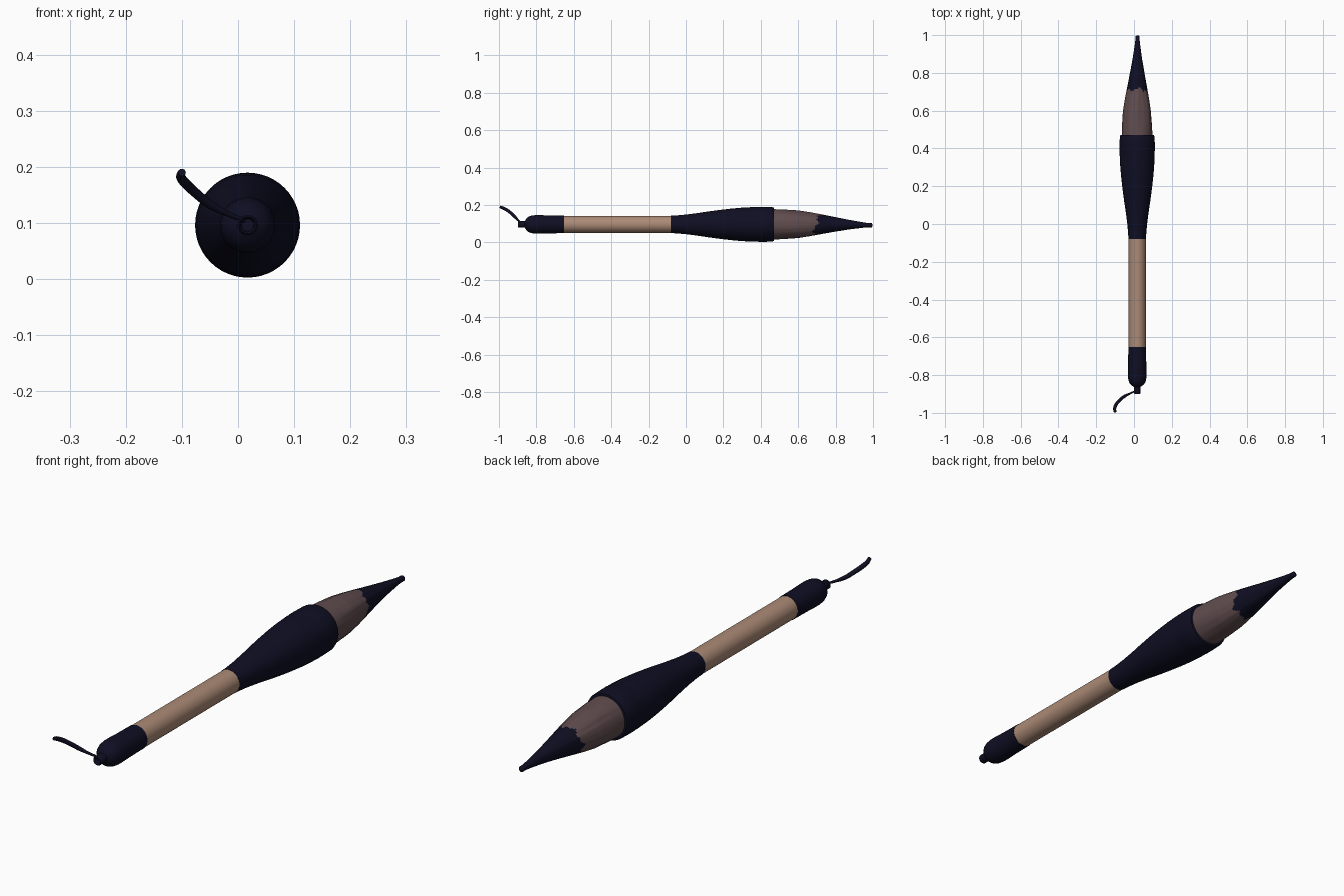
import bpy, bmesh, math, random

if "Cube" in bpy.data.objects:
    bpy.data.objects.remove(bpy.data.objects["Cube"])

random.seed(4)
CX, CZ = 0.017, 0.096


def material(name, rgb):
    m = bpy.data.materials.new(name)
    m.diffuse_color = (*rgb, 1)
    m.use_nodes = True
    m.node_tree.nodes["Principled BSDF"].inputs["Base Color"].default_value = m.diffuse_color
    return m


navy = material("dark navy", (0.0045, 0.0045, 0.017))
wood = material("tan wood", (0.41, 0.255, 0.18))
hair = material("brown hair", (0.118, 0.073, 0.077))


def lathe(name, profile, mats, sides=48, shape=None, paint=None, angle=40):
    """Spin (y, radius) points around the brush axis; shape may offset each point."""
    bm = bmesh.new()
    rings = []
    for y, r in profile:
        ring = []
        for i in range(sides):
            a = 2 * math.pi * i / sides
            rr, dx, dz, dy = shape(y, r, a, i) if shape else (r, 0, 0, 0)
            ring.append(bm.verts.new((CX + dx + rr * math.cos(a), y + dy, CZ + dz + rr * math.sin(a))))
        rings.append(ring)
    for p, q in zip(rings, rings[1:]):
        for i in range(sides):
            j = (i + 1) % sides
            f = bm.faces.new((p[i], p[j], q[j], q[i]))
            if paint:
                f.material_index = paint(f.calc_center_median())
    bm.faces.new(rings[0])
    end = bm.faces.new(rings[-1])
    if paint:
        end.material_index = paint(end.calc_center_median())
    bmesh.ops.recalc_face_normals(bm, faces=bm.faces[:])
    me = bpy.data.meshes.new(name)
    bm.to_mesh(me)
    bm.free()
    ob = bpy.data.objects.new(name, me)
    bpy.context.collection.objects.link(ob)
    for m in mats:
        me.materials.append(m)
    bpy.ops.object.select_all(action='DESELECT')
    ob.select_set(True)
    bpy.context.view_layer.objects.active = ob
    bpy.ops.object.shade_smooth_by_angle(angle=math.radians(angle))
    return ob


# rounded end cap with a hollow nub
lathe("end_cap", [(-0.875, 0.011), (-0.895, 0.012), (-0.899, 0.015), (-0.895, 0.018), (-0.862, 0.018),
                  (-0.858, 0.024), (-0.852, 0.033), (-0.84, 0.042), (-0.825, 0.047), (-0.805, 0.0495),
                  (-0.78, 0.0495), (-0.74, 0.048), (-0.652, 0.047)], [navy])

# wooden handle
lathe("handle", [(-0.66, 0.0455), (-0.07, 0.0455)], [wood])

# swelling ferrule
lathe("ferrule", [(-0.08, 0.0465), (-0.05, 0.048), (0, 0.0525), (0.06, 0.06), (0.12, 0.069), (0.18, 0.077),
                  (0.24, 0.084), (0.30, 0.0895), (0.36, 0.0925), (0.385, 0.0925), (0.39, 0.0935),
                  (0.43, 0.093), (0.46, 0.092), (0.47, 0.089), (0.472, 0.079)], [navy])

# bristles: grooved, tapering, with a dark inked tip
SIDES = 64
groove = [random.uniform(-1, 1) for _ in range(SIDES)]
keys = [(0.45, 0.082), (0.52, 0.079), (0.6, 0.073), (0.66, 0.064), (0.72, 0.053), (0.8, 0.038),
        (0.88, 0.024), (0.95, 0.014), (0.975, 0.011), (0.993, 0.011), (0.998, 0.005)]


def radius(y):
    for (a, ra), (b, rb) in zip(keys, keys[1:]):
        if y <= b:
            return ra + (rb - ra) * (y - a) / (b - a)
    return keys[-1][1]


ys = sorted({round(0.45 + 0.008 * k, 3) for k in range(68)} | {0.993, 0.998})


def bristle_shape(y, r, a, i):
    t = min(1, max(0, (y - 0.47) / 0.1))
    rr = r * (1 + 0.022 * t * groove[i] + 0.012 * t * math.sin(5 * a + y * 9))
    bend = max(0, (y - 0.7) / 0.3) ** 2
    return rr, 0.002 * bend, -0.005 * bend, 0


def ink(c):
    a = math.atan2(c.z - CZ, c.x - CX)
    edge = 0.697 + 0.016 * math.sin(a) + 0.008 * math.sin(5 * a + 1) + 0.005 * math.sin(11 * a)
    return 1 if c.y > edge else 0


lathe("bristles", [(y, radius(y)) for y in ys], [hair, navy], SIDES, bristle_shape, ink, 60)

# hanging cord at the end of the handle
cord = bpy.data.curves.new("hanging_cord", 'CURVE')
cord.dimensions = '3D'
cord.bevel_depth = 0.01
cord.bevel_resolution = 3
cord.resolution_u = 8
cord.use_fill_caps = True
points = [(0.012, -0.882, 0.104, 0.4), (-0.02, -0.897, 0.117, 0.5), (-0.05, -0.912, 0.133, 0.8),
          (-0.075, -0.932, 0.153, 0.85), (-0.094, -0.955, 0.171, 0.9), (-0.102, -0.975, 0.182, 0.85),
          (-0.1, -0.995, 0.19, 0.7)]
sp = cord.splines.new('BEZIER')
sp.bezier_points.add(len(points) - 1)
for bp, (x, y, z, r) in zip(sp.bezier_points, points):
    bp.co = (x, y, z)
    bp.radius = r
    bp.handle_left_type = bp.handle_right_type = 'AUTO'
cord.materials.append(navy)
ob = bpy.data.objects.new("hanging_cord", cord)
bpy.context.collection.objects.link(ob)
